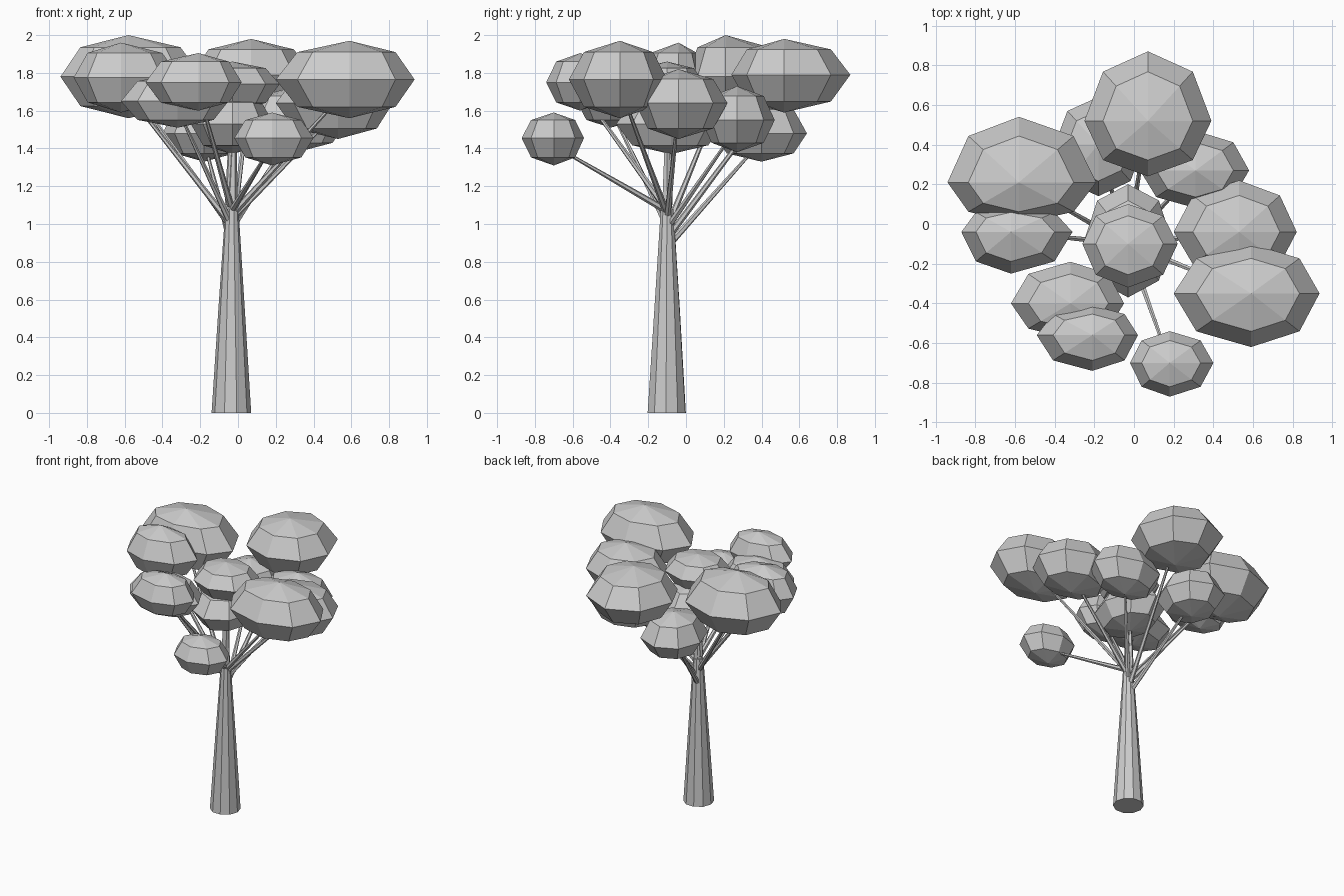
import bpy
import bmesh
from mathutils import Vector

cube = bpy.data.objects.get("Cube")
if cube:
    bpy.data.objects.remove(cube, do_unlink=True)

# One plain grey for the whole tree
grey = bpy.data.materials.new("plain_grey")
grey.use_nodes = True
colour = (0.6, 0.6, 0.6, 1)
grey.diffuse_color = colour
grey.node_tree.nodes["Principled BSDF"].inputs["Base Color"].default_value = colour


def finish(bm, name):
    """Turn a bmesh into a flat-shaded object."""
    bmesh.ops.recalc_face_normals(bm, faces=bm.faces)
    mesh = bpy.data.meshes.new(name)
    bm.to_mesh(mesh)
    bm.free()
    mesh.materials.append(grey)
    obj = bpy.data.objects.new(name, mesh)
    bpy.context.scene.collection.objects.link(obj)
    return obj


def tapered_tube(name, path, radii, sides):
    """Capped tube through the path points with a radius at each one."""
    bm = bmesh.new()
    points = [Vector(p) for p in path]
    turn = (points[-1] - points[0]).to_track_quat('Z', 'Y').to_matrix().to_4x4()
    rings = []
    for point, radius in zip(points, radii):
        ring = bmesh.ops.create_circle(bm, segments=sides, radius=radius)["verts"]
        bmesh.ops.transform(bm, matrix=turn, verts=ring)
        bmesh.ops.translate(bm, vec=point, verts=ring)
        rings.append(ring)
    for low, high in zip(rings, rings[1:]):
        for i in range(sides):
            j = (i + 1) % sides
            bm.faces.new((low[i], low[j], high[j], high[i]))
    bm.faces.new(rings[0])
    bm.faces.new(rings[-1])
    return finish(bm, name)


def leaf_clump(name, centre, low, high):
    """Eight-sided faceted ball, stretched separately towards each bound."""
    bm = bmesh.new()
    bmesh.ops.create_uvsphere(bm, u_segments=8, v_segments=4, radius=1)
    for vert in bm.verts:
        for axis in range(3):
            amount = vert.co[axis]
            bound = high[axis] if amount > 0 else low[axis]
            vert.co[axis] = centre[axis] + abs(amount) * (bound - centre[axis])
    return finish(bm, name)


# Trunk and its thin central leader
tapered_tube("trunk", [(-.035, -.102, 0), (-.034, -.1, .55), (-.032, -.1, 1.08)],
             [.105, .07, .035], 10)
tapered_tube("leader", [(-.032, -.1, 1.05), (-.02, -.1, 1.5)], [.032, .012], 6)

# Leaf clumps: centre, lower bound, upper bound, height where the branch starts
clumps = {
    "back": ((.07, .52, 1.79), (-.25, .24, 1.59), (.39, .87, 1.98), .95),
    "left_back": ((.31, .27, 1.55), (.03, .08, 1.38), (.58, .47, 1.73), 1),
    "right_back": ((-.58, .21, 1.78), (-.94, 0, 1.56), (-.19, .54, 2), 1),
    "right_middle": ((-.62, -.04, 1.775), (-.87, -.25, 1.59), (-.31, .1, 1.96), 1.02),
    "left_front": ((.59, -.35, 1.765), (.2, -.62, 1.56), (.935, -.1, 1.97), 1.07),
    "left_middle": ((.53, -.04, 1.64), (.2, -.27, 1.45), (.82, .22, 1.82), 1.05),
    "low_back": ((-.18, .4, 1.48), (-.4, .14, 1.33), (.05, .64, 1.66), .9),
    "centre_top": ((-.03, -.1, 1.74), (-.26, -.32, 1.6), (.22, .1, 1.86), 1.1),
    "centre_low": ((-.03, -.08, 1.53), (-.25, -.37, 1.37), (.19, .2, 1.69), 1.1),
    "right_front": ((-.32, -.4, 1.65), (-.62, -.58, 1.51), (-.05, -.19, 1.8), 1.02),
    "front": ((-.21, -.56, 1.75), (-.49, -.74, 1.6), (.02, -.41, 1.905), 1.1),
    "low_front": ((.18, -.7, 1.455), (-.02, -.87, 1.31), (.4, -.54, 1.59), 1.08),
}

for name, (centre, low, high, start) in clumps.items():
    leaf_clump(name + "_leaf_clump", centre, low, high)
    # Branch leaving the trunk towards this clump
    reach = Vector((centre[0], centre[1] + .1, 0)).normalized() * .02
    root = Vector((-.032, -.1, start)) + reach
    tip = Vector(centre) - Vector((0, 0, .04))
    tapered_tube(name + "_branch", [root, tip], [.018, .007], 6)
